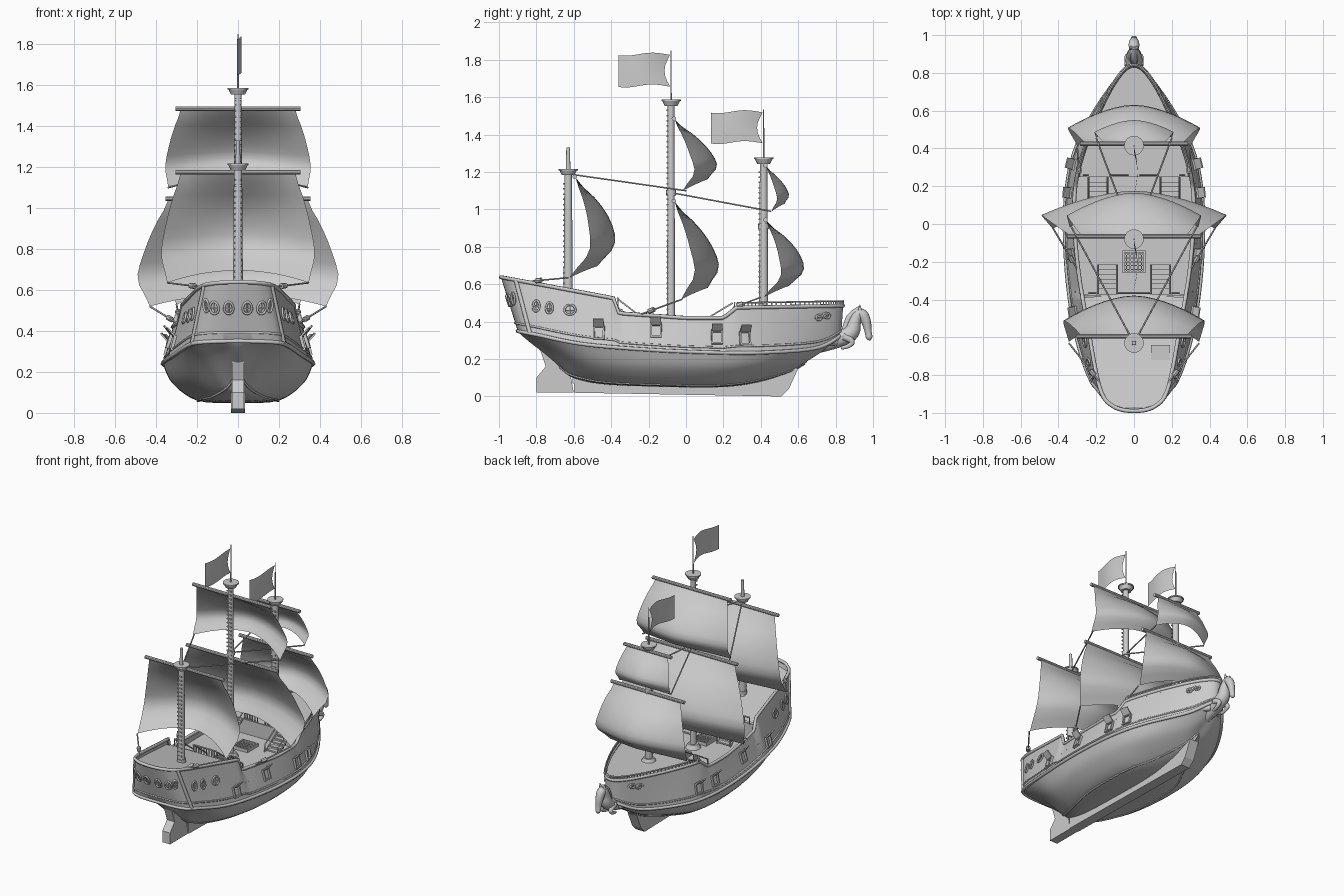
import bpy, bmesh, math
from mathutils import Vector as V, Matrix
from mathutils.bvhtree import BVHTree

if "Cube" in bpy.data.objects:
    bpy.data.objects.remove(bpy.data.objects["Cube"])

def finish(name, bm, angle=0.6):
    bmesh.ops.remove_doubles(bm, verts=bm.verts, dist=1e-5)
    bmesh.ops.recalc_face_normals(bm, faces=bm.faces)
    me = bpy.data.meshes.new(name)
    bm.to_mesh(me)
    bm.free()
    me.shade_smooth()
    me.set_sharp_from_angle(angle=angle)
    ob = bpy.data.objects.new(name, me)
    bpy.context.collection.objects.link(ob)
    return ob

def grid(name, fn, nu, nv):
    bm = bmesh.new()
    vs = [[bm.verts.new(fn(i / nu, j / nv)) for j in range(nv + 1)] for i in range(nu + 1)]
    for i in range(nu):
        for j in range(nv):
            bm.faces.new((vs[i][j], vs[i + 1][j], vs[i + 1][j + 1], vs[i][j + 1]))
    return finish(name, bm)

def box(loc, size, rot=Matrix.Identity(4)):
    return Matrix.Translation(loc) @ rot @ Matrix.Diagonal((*size, 1))

def boxes(name, mats):
    bm = bmesh.new()
    for m in mats:
        bmesh.ops.create_cube(bm, size=1, matrix=m)
    return finish(name, bm, 0.3)

def cones(name, items, n=14, caps=True):
    """items: (location, bottom radius, top radius, height, rotation)"""
    bm = bmesh.new()
    for loc, r1, r2, h, *rot in items:
        m = Matrix.Translation(loc) @ (rot[0] if rot else Matrix.Identity(4))
        bmesh.ops.create_cone(bm, cap_ends=caps, segments=n, radius1=r1, radius2=r2, depth=h, matrix=m)
    return finish(name, bm)

def tubes(name, paths, r, cyclic=False, curved=False, res=1):
    cu = bpy.data.curves.new(name, 'CURVE')
    cu.dimensions, cu.bevel_depth, cu.bevel_resolution, cu.use_fill_caps = '3D', r, res, True
    for path in paths:
        s = cu.splines.new('NURBS' if curved else 'POLY')
        s.points.add(len(path) - 1)
        for p, q in zip(s.points, path):
            p.co = (q[0], q[1], q[2], 1)
            p.radius = q[3] if len(q) > 3 else 1
        s.use_cyclic_u = cyclic
        if curved:
            s.order_u, s.use_endpoint_u, s.resolution_u = 3, True, 6
    ob = bpy.data.objects.new(name, cu)
    bpy.context.collection.objects.link(ob)
    bpy.ops.object.select_all(action='DESELECT')
    ob.select_set(True)
    bpy.context.view_layer.objects.active = ob
    bpy.ops.object.convert(target='MESH')
    return bpy.context.object

def plate(name, outline, half):
    """Extrude a (y, z) outline across x."""
    bm = bmesh.new()
    f = bm.faces.new([bm.verts.new((-half, y, z)) for y, z in outline])
    ext = bmesh.ops.extrude_face_region(bm, geom=[f])['geom']
    bmesh.ops.translate(bm, vec=(2 * half, 0, 0), verts=[g for g in ext if isinstance(g, bmesh.types.BMVert)])
    return finish(name, bm, 0.3)

def cat(a, b, c, d, t):
    return 0.5 * (2 * b + (c - a) * t + (2 * a - 5 * b + 4 * c - d) * t * t + (3 * b - a - 3 * c + d) * t ** 3)

def interp(keys, y):
    for (a, za), (b, zb) in zip(keys, keys[1:]):
        if y <= b:
            return za + (zb - za) * max(0, (y - a) / (b - a))
    return keys[-1][1]

# Hull: four level lines from stern to bow (x, y, z), lofted
SHEER = [(-1, .64), (-.385, .525), (-.36, .445), (0, .42), (.2, .42), (.27, .475), (.84, .485)]
rail = [(0, -.99), (.11, -.965), (.18, -.87), (.24, -.57), (.3, -.2), (.315, .15), (.255, .42), (.115, .73), (0, .84)]
wale = [(0, -.9, .35), (.17, -.88, .345), (.24, -.8, .33), (.315, -.55, .28), (.36, -.2, .25), (.36, .15, .235),
        (.3, .42, .235), (.14, .7, .26), (0, .83, .33)]
bilge = [(0, -.86, .31), (.09, -.8, .29), (.16, -.7, .235), (.25, -.5, .17), (.31, -.2, .15), (.315, .15, .145),
         (.25, .4, .155), (.1, .63, .19), (0, .74, .25)]
floor = [(0, -.72, .2), (.035, -.66, .145), (.07, -.6, .11), (.13, -.45, .078), (.19, -.2, .065), (.19, .15, .06),
         (.12, .35, .08), (.045, .54, .13), (0, .64, .185)]
rings = []
for lv in ([(x, y, 0) for x, y in rail], wale, bilge, floor):
    rings.append([V(p) for p in lv] + [V((-p[0], p[1], p[2])) for p in lv[7:0:-1]])

def level(k, u):
    i = int(u)
    q = cat(*[rings[k][(i + j) % 16] for j in (-1, 0, 1, 2)], u - i)
    if k == 0:
        q.z = interp(SHEER, q.y)
    return q

def hull(u, v):
    L = [level(k, u) for k in range(4)]
    L.append(V((0, L[3].y, L[3].z - .012)))
    if v < 1:
        return L[0].lerp(L[1], v)
    i = min(int(v), 3)
    return cat(*[L[max(1, min(4, i + j))] for j in (-1, 0, 1, 2)], v - i)

hull_ob = grid("hull", lambda a, b: hull(a * 16, b * 4), 224, 20)
bvh = BVHTree.FromPolygons([v.co for v in hull_ob.data.vertices], [p.vertices for p in hull_ob.data.polygons])
ring = lambda v: [hull(i / 14, v) for i in range(224)]
tubes("top_rail", [ring(0)], .011, True)
tubes("wale_mouldings", [ring(1)], .011, True)
tubes("thin_mouldings", [ring(.85), ring(3)], .006, True)
tubes("stern_corner_posts", [[hull(u, j / 5) for j in range(6)] for u in (1.75, 14.25)], .012)

# Keel and rudder
plate("keel", [(-.6, .02), (.51, 0), (.55, .04), (.6, .15), (.5, .14), (.35, .09), (0, .07), (-.4, .09), (-.6, .14)], .035)
plate("rudder", [(-.8, .02), (-.8, .1), (-.75, .16), (-.78, .25), (-.72, .2), (-.62, .13), (-.6, .02)], .03)
boxes("stern_post", [box((0, -.595, .17), (.06, .025, .2))])

# Decks, bulkheads, hatches
def deck(name, y0, y1, z0, z1):
    def f(a, b):
        y, z = y0 + (y1 - y0) * a, z0 + (z1 - z0) * a
        hit = bvh.ray_cast(V((1, y, z)), V((-1, 0, 0)))[0]
        return V(((2 * b - 1) * (max(hit.x, 0) if hit else 0), y, z))
    grid(name, f, 30, 2)
deck("quarter_deck", -.975, -.37, .6, .48)
deck("main_deck", -.37, .26, .36, .36)
deck("fore_deck", .25, .835, .455, .465)
boxes("bulkheads", [box((0, -.375, .42), (.54, .01, .12)), box((0, .255, .41), (.58, .01, .1))])
hatch = [box((.14, -.68, .54), (.1, .08, .02))]
for y in (-.2, .08):
    hatch += [box((s * .055, y, .37), (.01, .12, .025)) for s in (-1, 1)]
    hatch += [box((0, y + s * .055, .37), (.12, .01, .025)) for s in (-1, 1)]
    hatch += [box((0, y - .04 + .02 * k, .37), (.11, .006, .012)) for k in range(5)]
    hatch += [box((-.04 + .02 * k, y, .37), (.006, .11, .012)) for k in range(5)]
boxes("hatches", hatch)

# Stairs and railings
steps, hand, posts = [], [], []
for sx in (-1, 1):
    for x, y, d, top in ((.14, -.37, 1, .48), (.19, .25, -1, .455)):
        for k in range(6):
            steps.append(box((sx * x, y + d * (.015 + .025 * k), top - .018 * (k + 1)), (.09, .03, .01)))
        for e in (-.05, .05):
            hand.append([(sx * x + e, y, top + .045), (sx * x + e, y + d * .15, .41), (sx * x + e, y + d * .15, .36)])
            hand.append([(sx * x + e, y, top), (sx * x + e, y + d * .15, .36)])
    for y, z, x0, x1 in ((-.365, .48, .2, .24), (.26, .455, .03, .13), (.26, .455, .24, .27)):
        hand.append([(sx * x0, y, z + .045), (sx * x1, y, z + .045)])
        n = max(1, int((x1 - x0) / .02))
        posts += [box((sx * (x0 + (x1 - x0) * k / n), y, z + .022), (.006, .006, .045)) for k in range(n + 1)]
hand.append([(-.09, -.365, .525), (.09, -.365, .525)])
posts += [box((-.09 + .02 * k, -.365, .5), (.006, .006, .045)) for k in range(10)]
bow = [p for p in (level(0, 5 + k * .075) for k in range(81)) if p.y > .27]
hand.append([p + V((0, 0, .025)) for p in bow])
posts += [box(p + V((0, 0, .013)), (.007, .007, .026)) for p in bow]
boxes("stair_steps", steps)
tubes("hand_rails", hand, .005)
boxes("balusters", posts)

# Masts with crow's nests, collars and rungs
masts, nests, bands, rungs = [], [], [], []
for y, z0, z1, r, tip, zb in ((-.63, .5, 1.2, .025, 1.33, .54), (-.08, .36, 1.57, .022, 1.85, 1.09), (.415, .45, 1.26, .025, 1.535, .91)):
    masts += [((0, y, (z0 + z1) / 2), r, r * .8, z1 - z0),
              ((0, y, (z1 + tip) / 2), .012 if y < -.5 else .004, .01 if y < -.5 else .003, tip - z1)]
    nests.append(((0, y, z1), .035, .05, .03))
    bands += [((0, y, z0 + .015), .05, .035, .03), ((0, y, z1 - .012), .034, .036, .01),
              ((0, y, z1 + .013), .052, .052, .008), ((0, y, zb), r + .004, r + .004, .03)]
    n = int((z1 - z0 - .06) / .028)
    rungs += [box((0, y - r * .9, z0 + .05 + .028 * k), (.034, .008, .008)) for k in range(n)]
cones("masts", masts, 16)
cones("crows_nests", nests, 16, False)
cones("mast_bands", bands, 16)
boxes("mast_rungs", rungs)

# Sails: columns bulge more at the centre than at the side edges
def key(vals, v):
    i = min(int(v * 4), 3)
    return cat(*[vals[max(0, min(4, i + j))] for j in (-1, 0, 1, 2)], v * 4 - i)

yards = []
def sail(name, y0, zt, zb, D, wt, wm, wb, arch, back, yard):
    w = [wt, wt + (wm - wt) * .45, wt + (wm - wt) * .8, wm, wb]
    def f(a, v):
        u = 2 * a - 1
        side, mid = key([0, .2, .36, .45, .15], v) * D, key([0, .52, .87, 1, .75], v) * D
        return V((u * key(w, v), y0 + side + (mid - side) * (1 - abs(u) ** 1.7) + back * v * v,
                  zt + (zb - zt) * v + arch * v * v * (1 - u * u)))
    grid(name, f, 14, 10)
    yards.append(((0, y0 - .005, zt + .005), .012, .012, 2 * yard, Matrix.Rotation(math.pi / 2, 4, 'Y')))
sail("mizzen_sail", -.59, 1.17, .635, .245, .28, .375, .345, .06, -.07, .305)
sail("main_course", -.06, 1.04, .52, .235, .34, .49, .43, .06, 0, .355)
sail("main_topsail", -.06, 1.48, 1.1, .22, .28, .355, .34, .06, .01, .305)
sail("fore_course", .43, .94, .53, .225, .26, .35, .3, .06, -.05, .285)
sail("fore_topsail", .43, 1.23, .99, .115, .16, .21, .2, .04, .01, .185)
cones("yards", yards, 10)

# Flags
for nm, y, z, h in (("main_flag", -.085, 1.745, .17), ("fore_flag", .41, 1.44, .165)):
    grid(nm, lambda a, b: V((.018 * math.sin(a * 3.4), y - .275 * a - .03 * math.sin(math.pi * b) * (1 - a),
         z + h * (b - .5) + .008 * math.sin(a * 6 - .5))), 14, 6)

# Rigging ropes and pulley blocks
ropes, blocks = [], []
for s in (-1, 1):
    ropes += [[(0, -.63, 1.19), (s * .34, 0, 1.1)], [(0, -.08, 1.09), (s * .2, .455, .99)]]
    for a, b in (((.345, -.63, .635), (.18, -.84, .615)), ((.43, -.02, .52), (.3, -.24, .44)), ((.3, .4, .53), (.29, .25, .475))):
        a, b = V((s * a[0], *a[1:])), V((s * b[0], *b[1:]))
        ropes.append([a, b])
        blocks.append((a.lerp(b, .75), .014, .014, .035, (b - a).to_track_quat('Z', 'Y').to_matrix().to_4x4()))
tubes("ropes", ropes, .0045)
cones("pulley_blocks", blocks, 8)

# Fittings laid on the hull surface: local axes are right, up, outward
def place(origin, direction):
    loc, n, *_ = bvh.ray_cast(V(origin), V(direction))
    if n.dot(V(direction)) > 0:
        n = -n
    up = (V((0, 0, 1)) - n * n.z).normalized()
    m = Matrix((up.cross(n), up, n)).transposed().to_4x4()
    m.translation = loc
    return m

ports, panes, frames, scrolls = [], [], [], []
def window(m, w, h):
    loop = [(w * math.cos(t), h * math.sin(t) * (.8 if math.sin(t) < 0 else 1)) for t in [k * math.pi / 7 for k in range(14)]]
    frames.append([m @ V((a, b, .004)) for a, b in loop])
    panes.append([m @ V((0, -h * .8, .003)), m @ V((0, h, .003))])
    panes.append([m @ V((-w, 0, .003)), m @ V((w, 0, .003))])
for s in (-1, 1):
    side = lambda y, z: place((s * 2, y, z), (-s, 0, 0))
    for y, z in ((-.465, .34), (-.16, .35), (.165, .315), (.315, .31)):
        m = side(y, z)
        for k in (-1, 1):
            ports += [m @ box((k * .026, 0, .004), (.009, .07, .02)), m @ box((0, k * .033, .004), (.06, .009, .02))]
        lid = Matrix.Rotation(math.radians(55), 4, 'X')
        ports.append(m @ Matrix.Translation((0, .035, .012)) @ lid @ box((0, .024, 0), (.056, .05, .008)))
    for y, z, w, h in ((-.8, .48, .018, .033), (-.73, .47, .018, .033), (-.62, .46, .03, .03), (-.92, .52, .014, .035)):
        window(side(y, z), w, h)
    for x in (.045, .115):
        window(place((s * x, -2, .51), (0, 1, 0)), .022, .034)
    # bow scrolls
    for y, z, d in ((.71, .42, 1), (.75, .43, -1)):
        m = side(y, z)
        scrolls.append([m @ V((d * (.028 - .0016 * k) * math.cos(k * .7), (.018 - .001 * k) * math.sin(k * .7), .004)) for k in range(14)])
boxes("gun_ports", ports)
tubes("window_frames", frames, .006, True)
tubes("window_bars", panes, .003)
tubes("bow_scrolls", scrolls, .006)

# Horse figurehead
horse = [[(0, .64, .23, .3), (0, .74, .275, .7), (0, .83, .31, .85), (0, .89, .34, .85), (0, .9, .4, .65), (0, .925, .45, .5), (0, .945, .46, .3)],
         [(0, .905, .455, .3), (0, .94, .45, .6), (0, .965, .4, .5), (0, .975, .34, .33), (0, .98, .31, .38), (0, .978, .3, .1)],
         [(0, .93, .475, .2), (0, .88, .44, .32), (0, .86, .39, .35), (0, .84, .33, .3)]]
for s in (-1, 1):
    horse += [[(s * .015, .93, .46, .2), (s * .02, .93, .49, .04)],
              [(s * .03, .84, .32, .4), (s * .035, .9, .3, .3), (s * .035, .87, .265, .22), (s * .03, .83, .26, .18)],
              [(s * .03, .8, .29, .4), (s * .08, .74, .3, .35), (s * .12, .68, .25, .25), (s * .15, .65, .25, .15)]]
fig = tubes("horse_figurehead", horse, .052, curved=True, res=4)
fig.data.shade_smooth()
